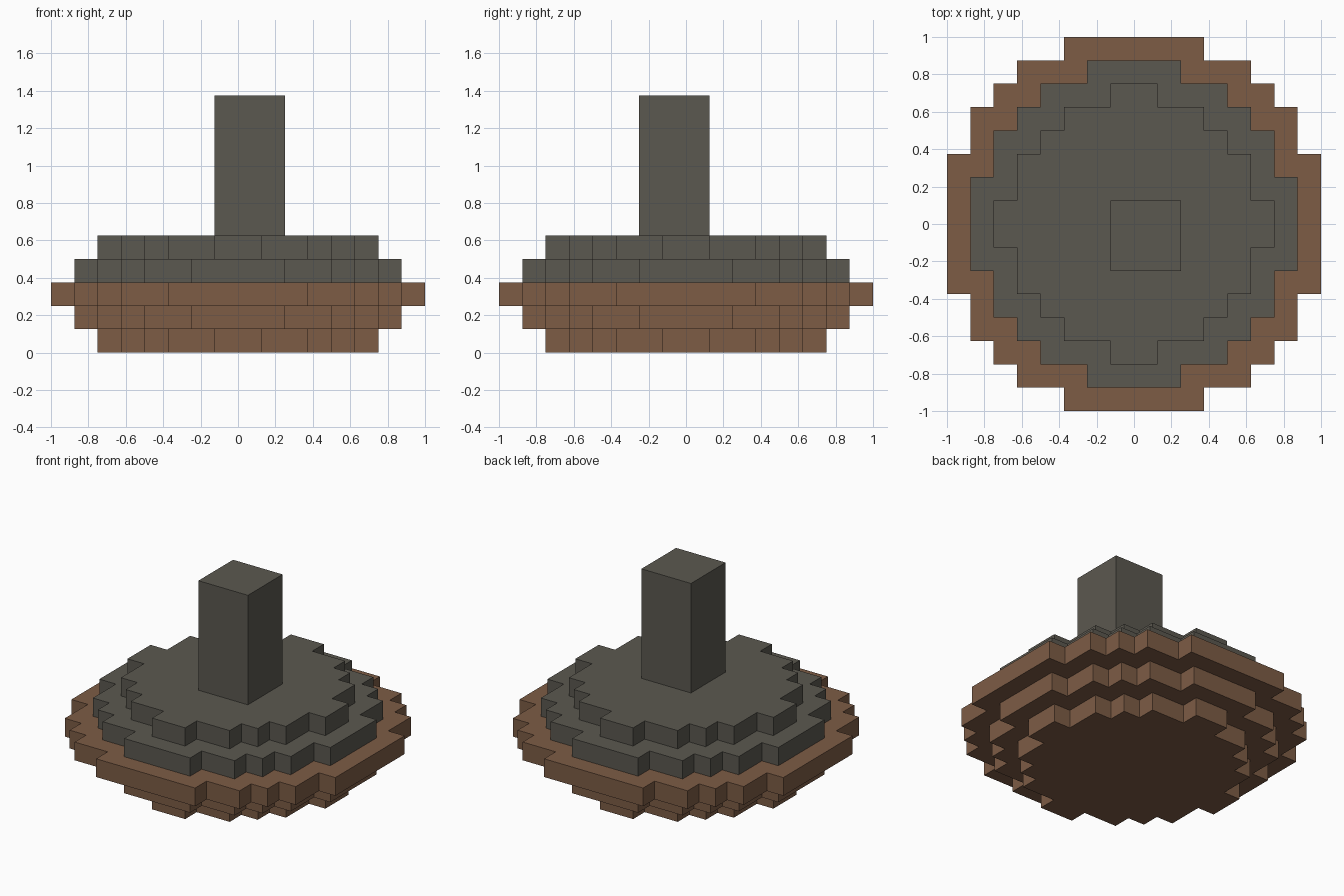
import bpy
import bmesh

U = 0.125  # size of one block

cube = bpy.data.objects.get("Cube")
if cube:
    bpy.data.objects.remove(cube, do_unlink=True)


def make_material(name, rgb):
    mat = bpy.data.materials.new(name)
    mat.use_nodes = True
    mat.diffuse_color = (*rgb, 1)
    mat.node_tree.nodes["Principled BSDF"].inputs["Base Color"].default_value = (*rgb, 1)
    return mat


brown = make_material("earth brown", (0.205, 0.107, 0.060))
grey = make_material("stone grey", (0.105, 0.098, 0.080))


def prism(name, outline, bottom, top, mat):
    """Extrude a flat outline, given in blocks, from bottom to top."""
    bm = bmesh.new()
    base = bm.faces.new([bm.verts.new((x * U, y * U, bottom * U)) for x, y in outline])
    extruded = bmesh.ops.extrude_face_region(bm, geom=[base], use_keep_orig=True)
    raised = [v for v in extruded["geom"] if isinstance(v, bmesh.types.BMVert)]
    bmesh.ops.translate(bm, verts=raised, vec=(0, 0, (top - bottom) * U))
    bmesh.ops.recalc_face_normals(bm, faces=bm.faces)
    mesh = bpy.data.meshes.new(name)
    bm.to_mesh(mesh)
    bm.free()
    mesh.materials.append(mat)
    obj = bpy.data.objects.new(name, mesh)
    bpy.context.collection.objects.link(obj)
    return obj


def stepped_disc(inset):
    """Blocky circle: one stepped quarter turned four times."""
    corners = [(x - inset, y - inset) for x, y in ((3, 8), (5, 7), (6, 6), (7, 5), (8, 3))]
    quarter = [corners[0]]
    for (x0, _), (x1, y1) in zip(corners, corners[1:]):
        quarter += [(x0, y1), (x1, y1)]
    outline = []
    for _ in range(4):
        outline += quarter
        quarter = [(y, -x) for x, y in quarter]
    return outline


# Stacked discs, widest in the middle
layers = (
    ("bottom_disc", 2, brown),
    ("lower_disc", 1, brown),
    ("middle_disc", 0, brown),
    ("upper_disc", 1, grey),
    ("top_disc", 2, grey),
)
for level, (name, inset, mat) in enumerate(layers):
    prism(name, stepped_disc(inset), level, level + 1, mat)

# Square post, set slightly off centre
prism("post", [(-1, -2), (2, -2), (2, 1), (-1, 1)], len(layers), 11, grey)
